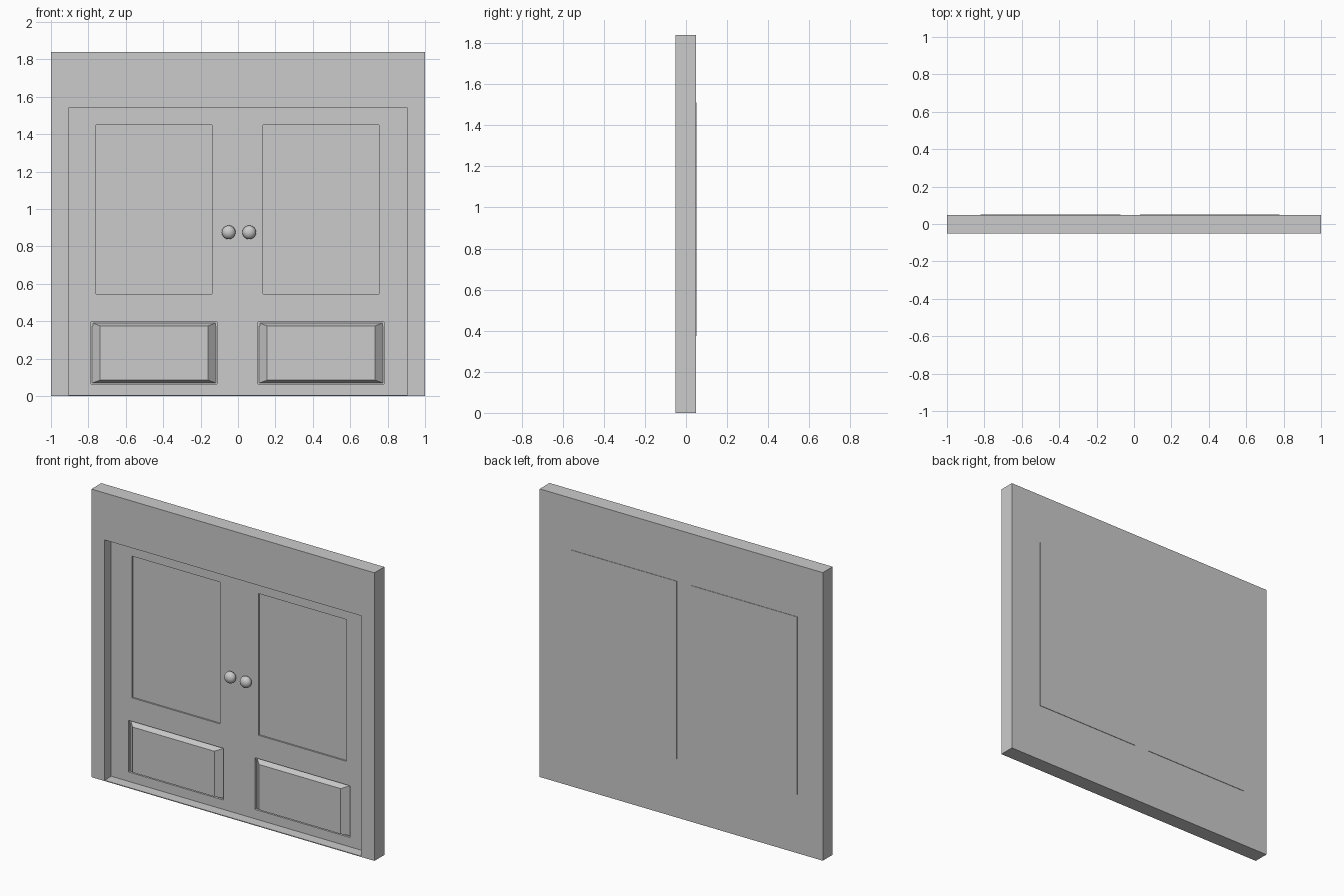
import bpy, bmesh, math
from mathutils import Matrix

if "Cube" in bpy.data.objects:
    bpy.data.objects.remove(bpy.data.objects["Cube"])

FRONT, BACK, DOOR, GLASS, FLOOR = -0.051, 0.048, 0.016, 0.026, 0.03


def make(name, bm):
    bmesh.ops.recalc_face_normals(bm, faces=bm.faces)
    me = bpy.data.meshes.new(name)
    bm.to_mesh(me)
    bm.free()
    ob = bpy.data.objects.new(name, me)
    bpy.context.collection.objects.link(ob)
    return ob


def slab(name, near, y0, far, y1):
    """Rectangle near (x0, x1, z0, z1) at y0 joined to rectangle far at y1."""
    bm = bmesh.new()
    rings = []
    for (x0, x1, z0, z1), y in ((near, y0), (far, y1)):
        rings.append([bm.verts.new((x, y, z)) for x, z in
                      ((x0, z0), (x1, z0), (x1, z1), (x0, z1))])
    a, b = rings
    bm.faces.new(a)
    bm.faces.new(b)
    for i in range(4):
        j = (i + 1) % 4
        bm.faces.new((a[i], a[j], b[j], b[i]))
    return make(name, bm)


def cut(target, rect, y0, y1):
    tool = slab("cutter", rect, y0, rect, y1)
    tool.hide_render = True
    mod = target.modifiers.new("cut", 'BOOLEAN')
    mod.operation = 'DIFFERENCE'
    mod.solver = 'EXACT'
    mod.object = tool
    bpy.context.view_layer.objects.active = target
    bpy.ops.object.modifier_apply(modifier=mod.name)
    bpy.data.objects.remove(tool)


# wall block with the recessed doorway
outer = (-1, 1, 0, 1.84)
wall = slab("door_wall", outer, FRONT, outer, BACK)
cut(wall, (-0.907, 0.905, 0.005, 1.54), -0.1, DOOR)

# each door leaf: window, lower raised panel and knob
for side, dx, knob_x in (("left", 0, -0.05), ("right", 0.893, 0.06)):
    cut(wall, (dx - 0.76, dx - 0.138, 0.545, 1.45), -0.1, FLOOR)
    cut(wall, (dx - 0.785, dx - 0.112, 0.065, 0.395), -0.1, FLOOR)

    # window pane, slightly proud of the back
    dp = 0 if side == "left" else 0.851
    pane = (dp - 0.82, dp - 0.073, 0.375, 1.51)
    slab(side + "_window_pane", pane, GLASS, pane, 0.051)

    # bevelled lower panel
    slab(side + "_lower_panel",
         (dx - 0.737, dx - 0.16, 0.085, 0.375), -0.011,
         (dx - 0.780, dx - 0.117, 0.069, 0.391), FLOOR)

    # door knob
    bm = bmesh.new()
    bmesh.ops.create_uvsphere(
        bm, u_segments=16, v_segments=10, radius=0.037,
        matrix=Matrix.Translation((knob_x, -0.008, 0.875))
        @ Matrix.Diagonal((1, 0.8, 1, 1)) @ Matrix.Rotation(math.pi / 2, 4, 'X'))
    for f in bm.faces:
        f.smooth = True
    make(side + "_knob", bm)
